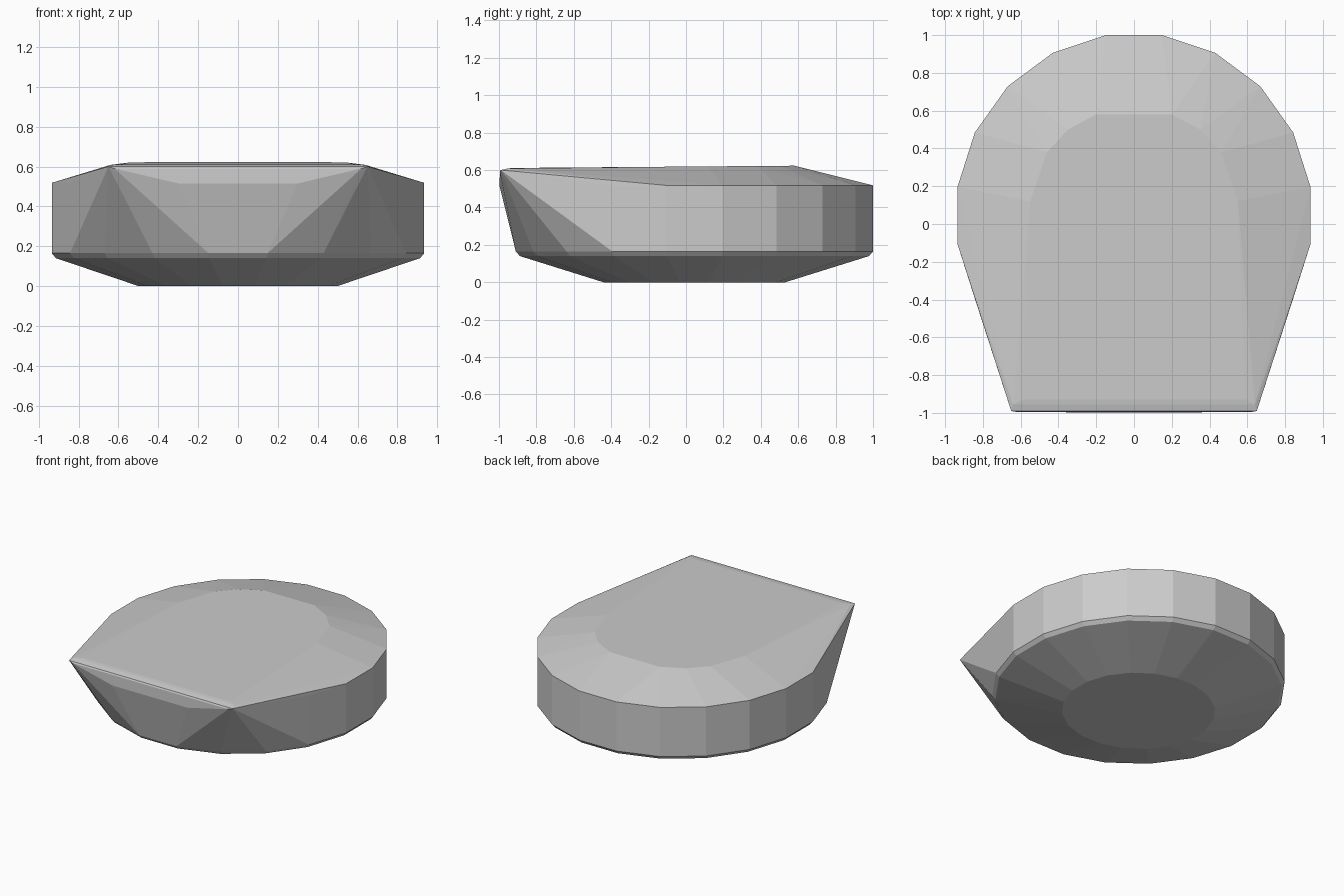
import bpy, bmesh
from math import sin, cos, pi, radians

if "Cube" in bpy.data.objects:
    bpy.data.objects.remove(bpy.data.objects["Cube"])

bm = bmesh.new()


def ring(rx, ry, z, n=20, cy=0.045):
    """Ring of hull points with a flat side facing +y."""
    for i in range(n):
        a = 2 * pi * (i + 0.5) / n
        bm.verts.new((rx * sin(a), cy + ry * cos(a), z))


def pair(x, y, z):
    """Mirrored pair of hull points."""
    for s in (-1, 1):
        bm.verts.new((s * x, y, z))


# Round body: flat base, slope, small bevel, upright wall
ring(0.505, 0.492, 0.0)
ring(0.925, 0.945, 0.14)
ring(0.946, 0.967, 0.165)
ring(0.946, 0.967, 0.518)

# Raised top face, tilted very slightly toward the front
for x, y in [(0.2, 0.58), (0.35, 0.5), (0.46, 0.38), (0.55, 0.12), (0.59, -0.93)]:
    pair(x, y, 0.6185 + 0.008 * y)

# Squared front lip
pair(0.64, -0.955, 0.608)
pair(0.65, -0.99, 0.6)
pair(0.62, -0.995, 0.59)
pair(0.3, -0.997, 0.515)

# Wrap everything in one faceted convex solid
hull = bmesh.ops.convex_hull(bm, input=bm.verts[:])
loose = [v for v in bm.verts if not v.link_faces]
bmesh.ops.delete(bm, geom=loose, context='VERTS')
bmesh.ops.dissolve_limit(bm, angle_limit=radians(0.3), verts=bm.verts[:], edges=bm.edges[:])
bmesh.ops.recalc_face_normals(bm, faces=bm.faces[:])

mesh = bpy.data.meshes.new("faceted_body")
bm.to_mesh(mesh)
bm.free()
body = bpy.data.objects.new("faceted_body", mesh)
bpy.context.collection.objects.link(body)
